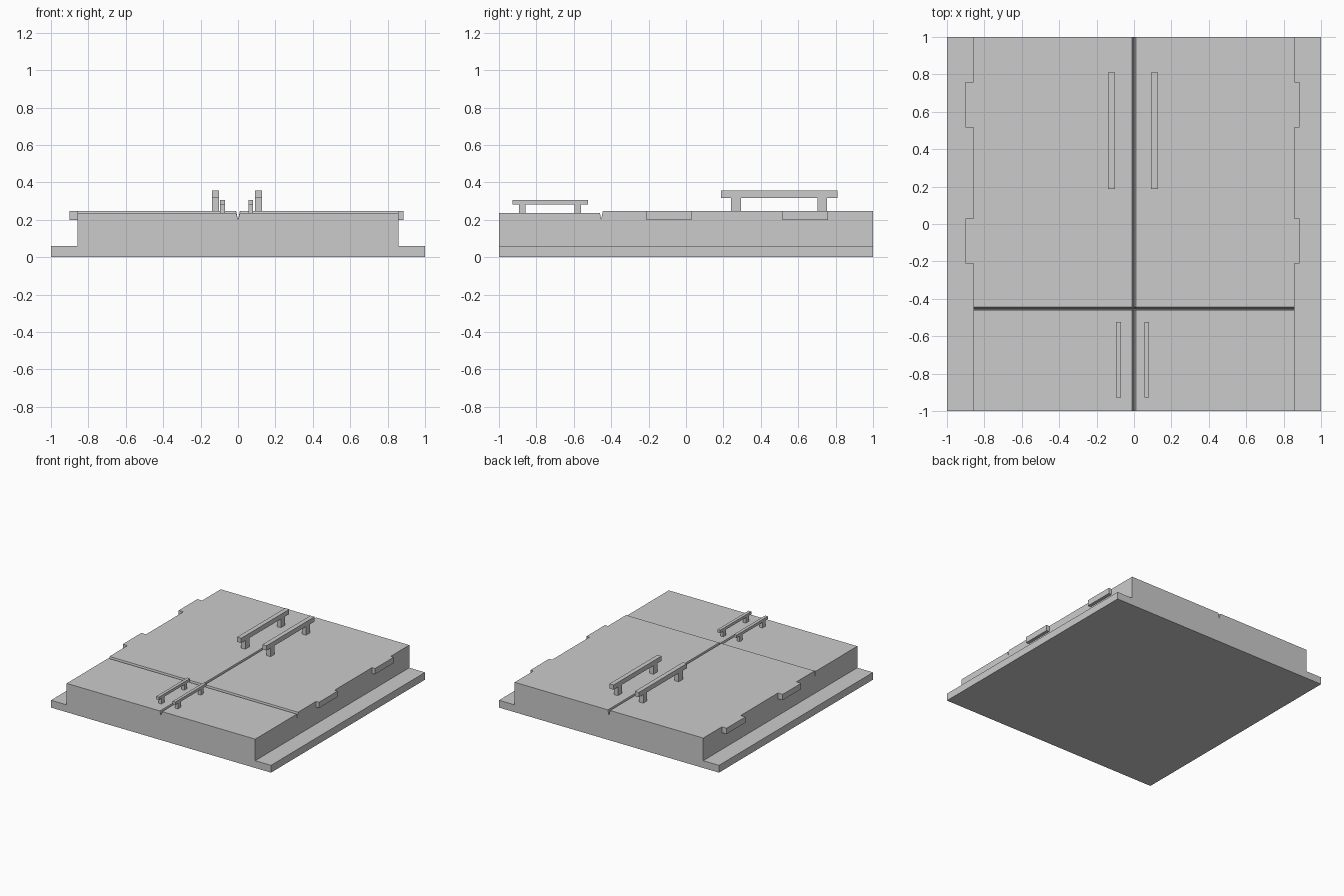
import bpy, bmesh

if "Cube" in bpy.data.objects:
    bpy.data.objects.remove(bpy.data.objects["Cube"])


def finish(bm, name):
    bmesh.ops.recalc_face_normals(bm, faces=bm.faces)
    mesh = bpy.data.meshes.new(name)
    bm.to_mesh(mesh)
    bm.free()
    obj = bpy.data.objects.new(name, mesh)
    bpy.context.collection.objects.link(obj)
    return obj


def add_box(bm, x, y, z):
    verts = bmesh.ops.create_cube(bm, size=1)["verts"]
    for v in verts:
        v.co = [(a + b) / 2 + c * (b - a) for (a, b), c in zip((x, y, z), v.co)]


# Flanged slab: stepped profile lofted along y, with V grooves between the doors
GROOVE = 0.2
EDGE = 0.857


def section(y, top):
    points = [(-1, 0), (-1, 0.06), (-EDGE, 0.06), (-EDGE, top), (-0.01, top),
              (0, GROOVE), (0.01, top), (EDGE, top), (EDGE, 0.06), (1, 0.06), (1, 0)]
    return [(x, y, z) for x, z in points]


bm = bmesh.new()
rings = [[bm.verts.new(p) for p in section(y, top)] for y, top in
         [(-1, 0.237), (-0.46, 0.237), (-0.454, GROOVE), (-0.445, 0.246), (1, 0.246)]]
for a, b in zip(rings, rings[1:]):
    for i in range(len(a)):
        j = (i + 1) % len(a)
        bm.faces.new((a[i], a[j], b[j], b[i]))
bm.faces.new(rings[0])
bm.faces.new(rings[-1])
finish(bm, "cabinet_door_slab")

# Hinge blocks on both sides
for side, x in (("left", (-0.9, -EDGE)), ("right", (EDGE, 0.884))):
    for place, y in (("lower", (-0.21, 0.03)), ("upper", (0.515, 0.758))):
        bm = bmesh.new()
        add_box(bm, x, y, (0.198, 0.246))
        finish(bm, f"{place}_{side}_hinge")


# Bar handles on two posts
def handle(name, x, y, z, posts, base):
    bm = bmesh.new()
    add_box(bm, x, y, z)
    for post in posts:
        add_box(bm, x, post, (base, z[0]))
    finish(bm, name)


for side, x in (("left", (-0.139, -0.102)), ("right", (0.091, 0.128))):
    handle(f"upper_{side}_handle", x, (0.187, 0.81), (0.317, 0.356),
           ((0.24, 0.293), (0.702, 0.753)), 0.246)
for side, x in (("left", (-0.095, -0.07)), ("right", (0.055, 0.08))):
    handle(f"lower_{side}_handle", x, (-0.927, -0.523), (0.283, 0.306),
           ((-0.894, -0.857), (-0.597, -0.562)), 0.237)
